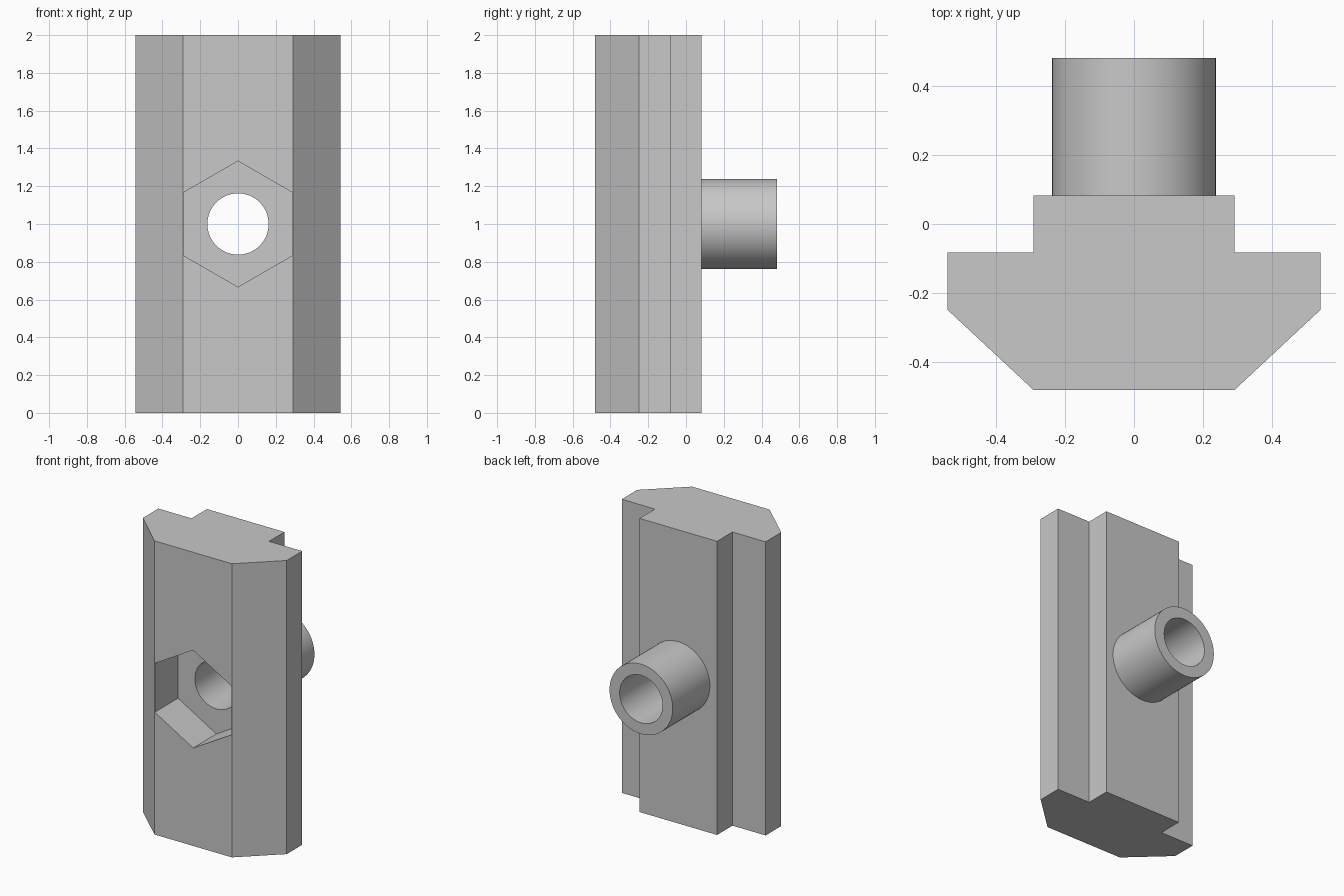
import bpy
import bmesh
from math import sin, cos, pi, radians
from mathutils import Vector

default = bpy.data.objects.get("Cube")
if default:
    bpy.data.objects.remove(default, do_unlink=True)

steel = bpy.data.materials.new("plain_grey_metal")
steel.use_nodes = True
grey = (0.58, 0.58, 0.58, 1)
steel.diffuse_color = grey
steel.node_tree.nodes["Principled BSDF"].inputs["Base Color"].default_value = grey


def prism(name, points, travel):
    """Extrude a closed outline along a vector into a solid."""
    bm = bmesh.new()
    face = bm.faces.new([bm.verts.new(p) for p in points])
    top = bmesh.ops.extrude_face_region(bm, geom=[face], use_keep_orig=True)["geom"]
    moved = [v for v in top if isinstance(v, bmesh.types.BMVert)]
    bmesh.ops.translate(bm, verts=moved, vec=Vector(travel))
    bmesh.ops.recalc_face_normals(bm, faces=bm.faces)
    mesh = bpy.data.meshes.new(name)
    bm.to_mesh(mesh)
    bm.free()
    mesh.materials.append(steel)
    obj = bpy.data.objects.new(name, mesh)
    bpy.context.collection.objects.link(obj)
    return obj


def rod(name, sides, radius, y0, y1):
    """Prism along y at mid height, with a corner pointing up."""
    ring = [(radius * sin(2 * pi * i / sides), y0, 1 + radius * cos(2 * pi * i / sides))
            for i in range(sides)]
    return prism(name, ring, (0, y1 - y0, 0))


# T-slot bar: half outline mirrored across x
half = [(0.292, -0.483), (0.542, -0.25), (0.542, -0.083), (0.292, -0.083), (0.292, 0.083)]
outline = half + [(-x, y) for x, y in reversed(half)]
bar = prism("slot_bar", [(x, y, 0) for x, y in outline], (0, 0, 2))

# Rear sleeve, hexagonal nut pocket and through bore
steps = [(rod("sleeve", 64, 0.238, -0.05, 0.483), "UNION"),
         (rod("nut_pocket_cutter", 6, 0.333, -0.7, -0.233), "DIFFERENCE"),
         (rod("bore_cutter", 64, 0.162, -0.8, 0.8), "DIFFERENCE")]
for tool, operation in steps:
    mod = bar.modifiers.new(tool.name, "BOOLEAN")
    mod.object = tool
    mod.operation = operation
    mod.solver = "EXACT"

# Bake the cuts and drop the helpers
bpy.ops.object.select_all(action="DESELECT")
bpy.context.view_layer.objects.active = bar
bar.select_set(True)
for tool, operation in steps:
    bpy.ops.object.modifier_apply(modifier=tool.name)
    bpy.data.objects.remove(tool, do_unlink=True)
bpy.ops.object.shade_smooth_by_angle(angle=radians(30))
